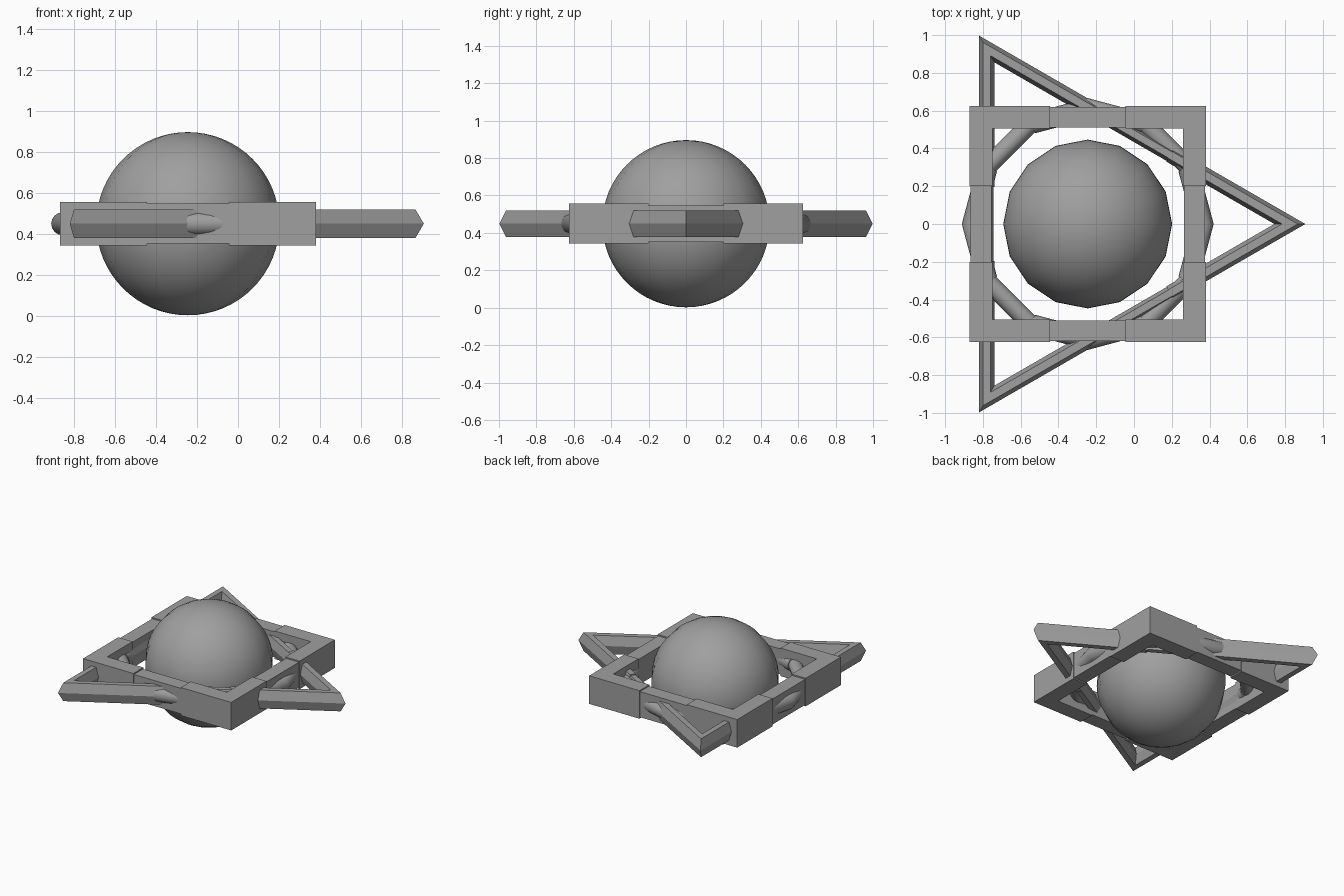
import bpy, bmesh, math
from mathutils import Vector

if "Cube" in bpy.data.objects:
    bpy.data.objects.remove(bpy.data.objects["Cube"])

CENTRE = Vector((-0.245, 0, 0.449))

grey = bpy.data.materials.new("mid grey")
grey.diffuse_color = (0.35, 0.35, 0.35, 1)
grey.use_nodes = True
grey.node_tree.nodes["Principled BSDF"].inputs["Base Color"].default_value = grey.diffuse_color


def finish(obj, angle=None):
    obj.data.materials.append(grey)
    if angle:
        bpy.ops.object.select_all(action='DESELECT')
        obj.select_set(True)
        bpy.context.view_layer.objects.active = obj
        bpy.ops.object.shade_smooth_by_angle(angle=math.radians(angle))


def ring(name, sides, apothem, profile, turn, step=None, thin=0.92, thin_sides=(), angle=None):
    """Sweep a profile (outward, up) round a mitred polygon.
    step: half length of a slimmer middle on each side; thin_sides: sides slim all along."""
    bm = bmesh.new()
    loops = []
    for k in range(sides):
        a = turn + k * math.tau / sides
        out = Vector((math.cos(a), math.sin(a), 0))
        along = Vector((-math.sin(a), math.cos(a), 0))
        full = thin if k in thin_sides else 1
        stations = [(None, -1, full)]
        if step:
            stations += [(-step, 0, full), (-step, 0, thin), (step, 0, thin), (step, 0, full)]
        stations.append((None, 1, full))
        for pos, corner, s in stations:
            loop = []
            for u, z in profile:
                d = apothem + u * s
                t = corner * d * math.tan(math.pi / sides) if pos is None else pos
                loop.append(bm.verts.new(CENTRE + out * d + along * t + Vector((0, 0, z * s))))
            loops.append(loop)
    n = len(profile)
    for i, a in enumerate(loops):
        b = loops[(i + 1) % len(loops)]
        for j in range(n):
            m = (j + 1) % n
            bm.faces.new((a[j], b[j], b[m], a[m]))
    bmesh.ops.remove_doubles(bm, verts=bm.verts, dist=1e-4)
    bmesh.ops.dissolve_degenerate(bm, dist=1e-5, edges=bm.edges)
    bmesh.ops.recalc_face_normals(bm, faces=bm.faces)
    mesh = bpy.data.meshes.new(name)
    bm.to_mesh(mesh)
    bm.free()
    obj = bpy.data.objects.new(name, mesh)
    bpy.context.collection.objects.link(obj)
    finish(obj, angle)
    return obj


# Central ball
bpy.ops.mesh.primitive_uv_sphere_add(segments=16, ring_count=32, radius=0.447, location=CENTRE)
ball = bpy.context.object
ball.name = "ball"
finish(ball, 35)

# Square frame with slimmer middles
box = [(-0.06, -0.107), (0.06, -0.107), (0.06, 0.107), (-0.06, 0.107)]
ring("square_frame", 4, 0.565, box, 0, step=0.2, thin=0.91)

# Triangle frame with a hexagonal bar
hexagon = [(0.041 * math.cos(i * math.pi / 3), 0.081 * math.sin(i * math.pi / 3)) for i in range(6)]
ring("triangle_frame", 3, 0.535, hexagon, math.pi / 3, step=0.195, thin=0.9)

# Round tube ring, slimmer where it crosses the corners of the square
tube = [(0.054 * math.cos(i * math.tau / 16), 0.056 * math.sin(i * math.tau / 16)) for i in range(16)]
ring("tube_ring", 12, 0.59, tube, math.pi / 12, thin=0.9, thin_sides=(1, 4, 7, 10), angle=35)
